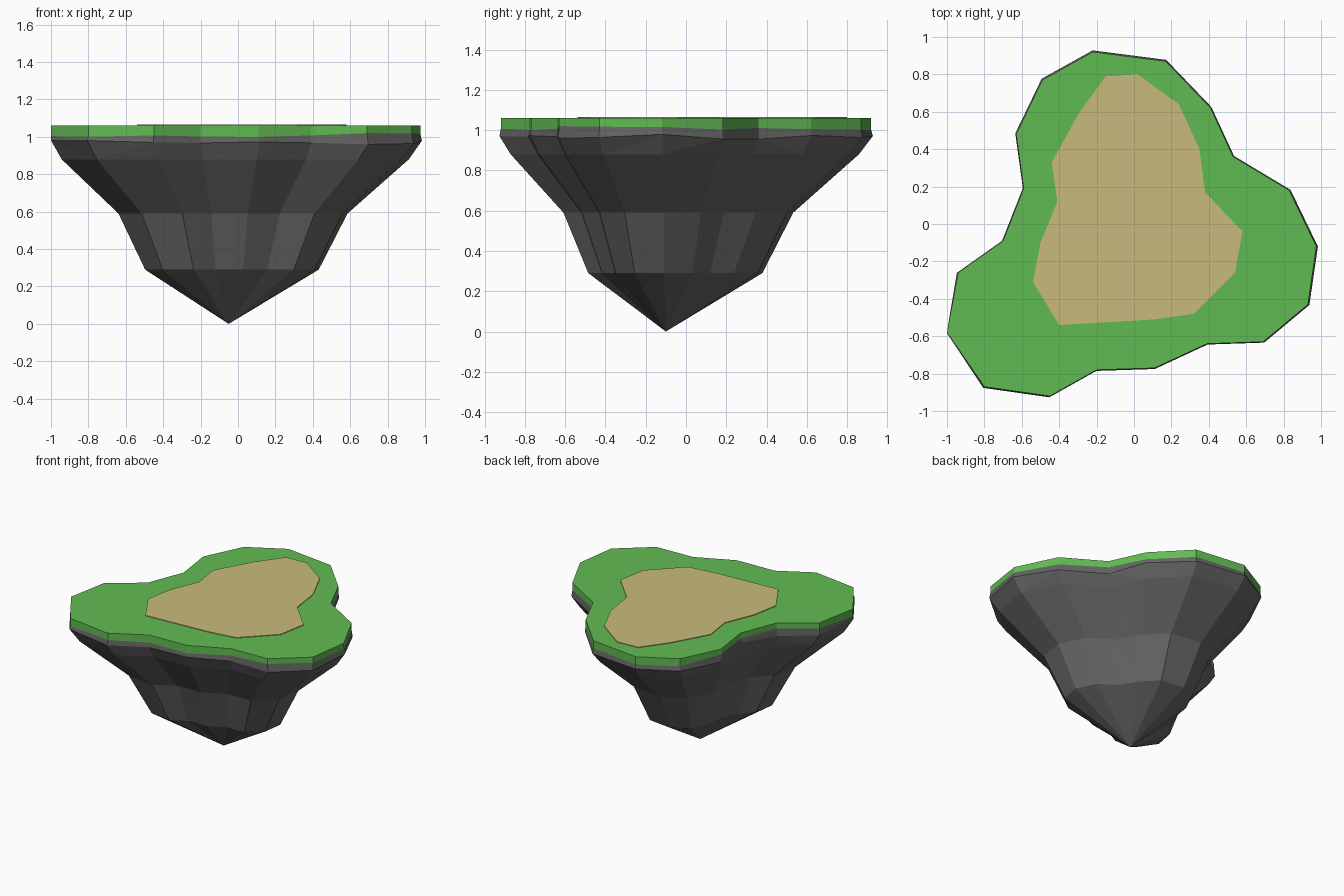
import bpy, bmesh, random
from mathutils import Vector

if "Cube" in bpy.data.objects:
    bpy.data.objects.remove(bpy.data.objects["Cube"])

random.seed(4)


def material(name, rgb):
    m = bpy.data.materials.new(name)
    m.diffuse_color = (*rgb, 1)
    m.use_nodes = True
    m.node_tree.nodes["Principled BSDF"].inputs["Base Color"].default_value = m.diffuse_color
    return m


GRASS = material("grass green", (0.12, 0.50, 0.085))
SAND = material("sand", (0.58, 0.50, 0.20))
ROCK = material("rock grey", (0.125, 0.127, 0.123))

# Shore outline and sand patch outline, seen from the top
SHORE = [(-1, -.58), (-.8, -.87), (-.45, -.92), (-.2, -.78), (.11, -.77),
         (.39, -.64), (.69, -.63), (.93, -.43), (.975, -.12), (.83, .18),
         (.53, .36), (.41, .62), (.17, .87), (-.22, .92), (-.49, .77),
         (-.63, .48), (-.59, .19), (-.70, -.09), (-.94, -.26)]
PATCH = [(-.15, .79), (.02, .80), (.24, .64), (.35, .40), (.38, .17),
         (.58, -.04), (.54, -.26), (.32, -.48), (.11, -.51), (-.40, -.54),
         (-.54, -.31), (-.50, -.10), (-.41, .12), (-.44, .33), (-.29, .60)]
PATCH.reverse()
TIP = Vector((-.05, -.10, 0))


def ring(scale, z, fill=0.0, wobble=0.0):
    """Shore outline scaled about the tip; fill pushes the bays outward."""
    pts = [TIP + (Vector((x, y, 0)) - TIP) * scale for x, y in SHORE]
    n = len(pts)
    out = []
    for i, p in enumerate(pts):
        mid = (pts[i - 2] + pts[(i + 2) % n]) / 2
        q = p.copy()
        if (mid - TIP).length > (p - TIP).length:
            q = p.lerp(mid, fill)
        out.append(Vector((q.x, q.y, z + random.uniform(-wobble, wobble))))
    return out


def loft(name, rings, mat, tip=None, cap=True):
    """Flat-faced skin through rings listed top to bottom."""
    bm = bmesh.new()
    rows = [[bm.verts.new(p) for p in r] for r in rings]
    n = len(rows[0])
    if cap:
        bm.faces.new(rows[0])
    for a, b in zip(rows, rows[1:]):
        for i in range(n):
            j = (i + 1) % n
            bm.faces.new((a[i], b[i], b[j], a[j]))
    if tip is not None:
        t = bm.verts.new(tip)
        for i in range(n):
            bm.faces.new((rows[-1][i], t, rows[-1][(i + 1) % n]))
    bmesh.ops.triangulate(bm, faces=[f for f in bm.faces if len(f.verts) > 3])
    bmesh.ops.recalc_face_normals(bm, faces=bm.faces)
    # open shells: make sure the top faces up
    if sum(f.normal.z * f.calc_area() for f in bm.faces) < 0 and tip is None:
        bmesh.ops.reverse_faces(bm, faces=bm.faces)
    me = bpy.data.meshes.new(name)
    bm.to_mesh(me)
    bm.free()
    me.materials.append(mat)
    ob = bpy.data.objects.new(name, me)
    bpy.context.collection.objects.link(ob)
    return ob


# Grass cap with an uneven lower edge
edge = ring(1.0, 1.01, wobble=.012)
loft("grass_cap", [ring(1.0, 1.06), edge], GRASS)

# Floating rock underside, tapering to a point
rim = ring(1.008, .97, wobble=.015)
for p in rim:
    p.x = max(p.x, -1)
loft("rock_base", [edge, rim, ring(.94, .88), ring(.62, .59, .35),
                   ring(.47, .29, .6)], ROCK, tip=TIP)

# Sand patch lying on the grass
loft("sand_patch", [[Vector((x, y, z)) for x, y in PATCH]
                    for z in (1.065, 1.06)], SAND)
